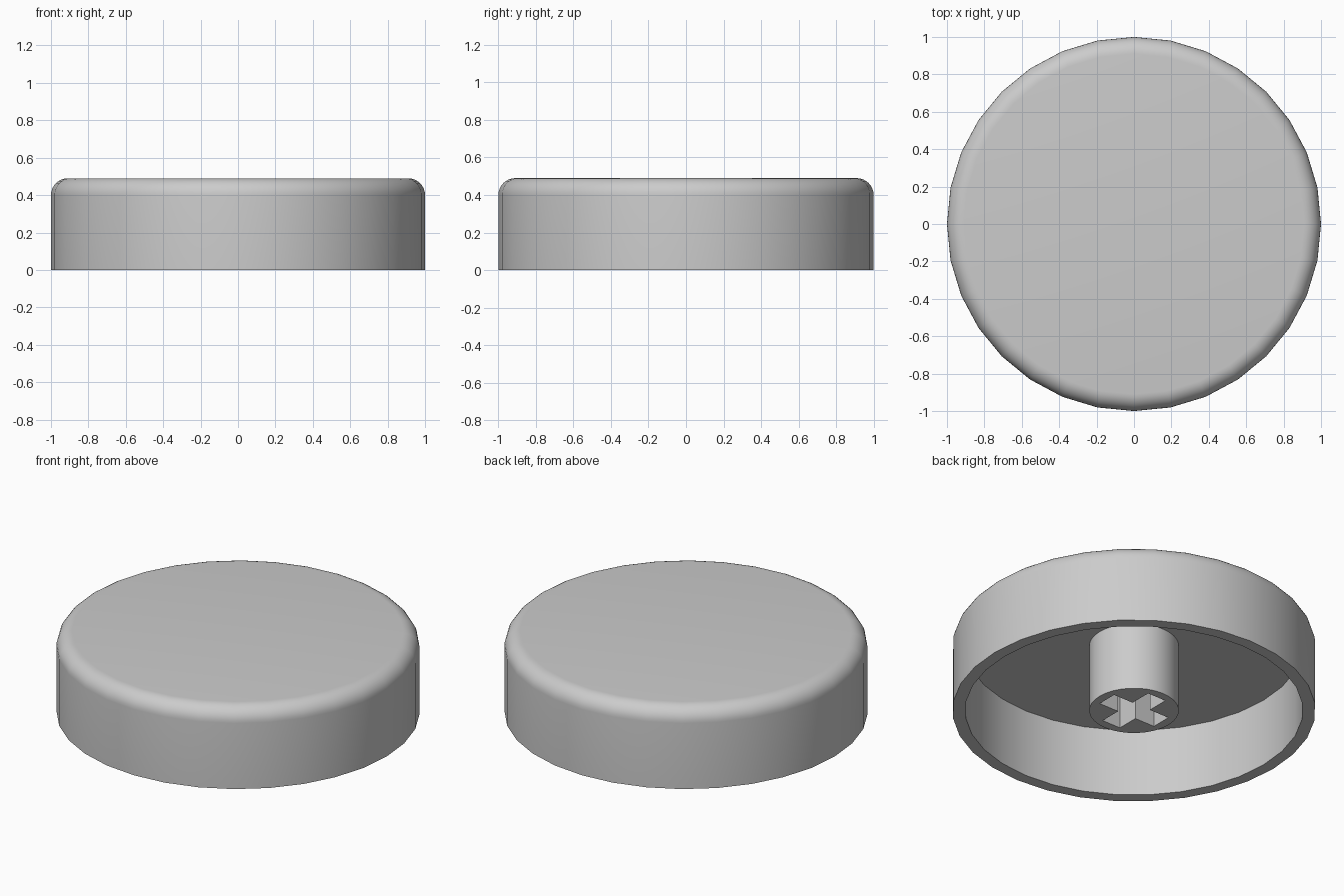
import bpy, bmesh, math
from mathutils import Vector

cube = bpy.data.objects.get("Cube")
if cube:
    bpy.data.objects.remove(cube, do_unlink=True)

SIDES = 32
HEIGHT, CEILING = 0.49, 0.41
ROUND = 0.09

grey = bpy.data.materials.new("light grey")
grey.use_nodes = True
grey.diffuse_color = (0.6, 0.6, 0.6, 1)
grey.node_tree.nodes["Principled BSDF"].inputs["Base Color"].default_value = (0.6, 0.6, 0.6, 1)


def make_object(name, bm):
    bmesh.ops.recalc_face_normals(bm, faces=bm.faces)
    mesh = bpy.data.meshes.new(name)
    bm.to_mesh(mesh)
    bm.free()
    mesh.materials.append(grey)
    obj = bpy.data.objects.new(name, mesh)
    bpy.context.collection.objects.link(obj)
    return obj


def smooth(obj):
    bpy.ops.object.select_all(action='DESELECT')
    obj.select_set(True)
    bpy.context.view_layer.objects.active = obj
    bpy.ops.object.shade_smooth_by_angle(angle=math.radians(35))


def extrude(name, outline, z0, z1):
    bm = bmesh.new()
    face = bm.faces.new([bm.verts.new((x, y, z0)) for x, y in outline])
    top = bmesh.ops.extrude_face_region(bm, geom=[face])["geom"]
    verts = [v for v in top if isinstance(v, bmesh.types.BMVert)]
    bmesh.ops.translate(bm, verts=verts, vec=(0, 0, z1 - z0))
    return make_object(name, bm)


# Hollow round cap, turned from one wall profile with a rounded top edge
profile = [(0, CEILING), (0.93, CEILING), (0.93, 0), (1, 0)]
for i in range(9):
    a = math.radians(90 * i / 8)
    profile.append((1 - ROUND + ROUND * math.cos(a), HEIGHT - ROUND + ROUND * math.sin(a)))
profile.append((0, HEIGHT))

bm = bmesh.new()
verts = [bm.verts.new((r, 0, z)) for r, z in profile]
edges = [bm.edges.new(pair) for pair in zip(verts, verts[1:])]
bmesh.ops.spin(bm, geom=verts + edges, cent=(0, 0, 0), axis=(0, 0, 1),
               angle=math.tau, steps=SIDES, use_duplicate=False)
bmesh.ops.remove_doubles(bm, verts=bm.verts, dist=0.0001)
cap = make_object("cap_shell", bm)
smooth(cap)

# Central stem under the cap
circle = [(0.247 * math.cos(math.tau * i / SIDES), 0.247 * math.sin(math.tau * i / SIDES))
          for i in range(SIDES)]
stem = extrude("stem", circle, 0, CEILING + 0.02)

# Cross-shaped socket cut into the stem
arm, half = 0.195, 0.062
cross = []
for quarter in range(4):
    c, s = ((1, 0), (0, 1), (-1, 0), (0, -1))[quarter]
    for x, y in ((arm, -half), (arm, half), (half, half)):
        cross.append((x * c - y * s, x * s + y * c))
cutter = extrude("socket_cutter", cross, -0.1, CEILING - 0.01)
cutter.hide_render = True

cut = stem.modifiers.new("socket", 'BOOLEAN')
cut.operation = 'DIFFERENCE'
cut.solver = 'EXACT'
cut.object = cutter
bpy.context.view_layer.objects.active = stem
bpy.ops.object.modifier_apply(modifier=cut.name)
bpy.data.objects.remove(cutter, do_unlink=True)
smooth(stem)
